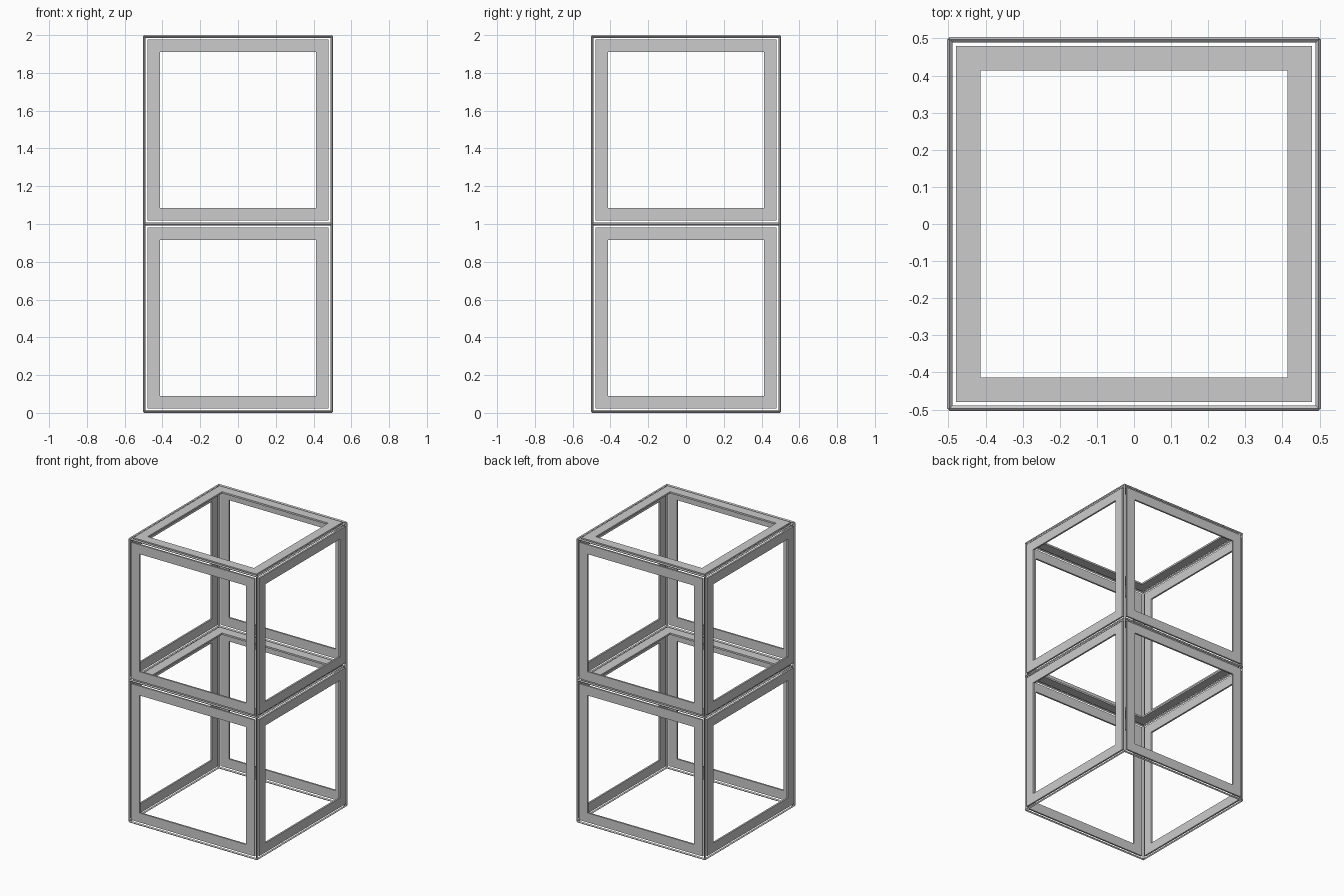
import bpy
import bmesh
from math import pi
from mathutils import Matrix, Vector

cube = bpy.data.objects.get("Cube")
if cube:
    bpy.data.objects.remove(cube, do_unlink=True)

CENTRE = 0.4965          # distance of edge rods from each cell centre
ROD_RADIUS = 0.007
PANEL_HALF = 0.479
OPENING_HALF = 0.413
THICKNESS = 0.012
PITCH = 2 * CENTRE
BASE = ROD_RADIUS        # height of the lowest rods

grey = bpy.data.materials.new("light grey")
grey.use_nodes = True
grey.diffuse_color = (0.6, 0.6, 0.6, 1)
grey.node_tree.nodes["Principled BSDF"].inputs["Base Color"].default_value = (0.6, 0.6, 0.6, 1)


def add_object(name, bm):
    bmesh.ops.recalc_face_normals(bm, faces=bm.faces)
    mesh = bpy.data.meshes.new(name)
    bm.to_mesh(mesh)
    bm.free()
    mesh.materials.append(grey)
    obj = bpy.data.objects.new(name, mesh)
    bpy.context.collection.objects.link(obj)
    return obj


def add_panel(name, centre, normal):
    """Thin square frame with a square opening, facing along normal."""
    bm = bmesh.new()
    bmesh.ops.create_grid(bm, x_segments=1, y_segments=1, size=PANEL_HALF)
    middle = bm.faces[:]
    bmesh.ops.inset_individual(bm, faces=middle, thickness=PANEL_HALF - OPENING_HALF,
                               use_even_offset=True)
    middle = [f for f in bm.faces if f.calc_center_median().length < 0.01]
    bmesh.ops.delete(bm, geom=middle, context='FACES')
    ring = bmesh.ops.extrude_face_region(bm, geom=bm.faces[:], use_keep_orig=True)
    top = [v for v in ring["geom"] if isinstance(v, bmesh.types.BMVert)]
    bmesh.ops.translate(bm, verts=top, vec=(0, 0, THICKNESS))
    bmesh.ops.translate(bm, verts=bm.verts, vec=(0, 0, -THICKNESS / 2))
    turn = Vector((0, 0, 1)).rotation_difference(Vector(normal)).to_matrix().to_4x4()
    bm.transform(Matrix.Translation(centre) @ turn)
    add_object(name, bm)


def add_rod(name, centre, axis):
    """Slim four-sided rod with its ridges facing the main axes."""
    bm = bmesh.new()
    bmesh.ops.create_cone(bm, cap_ends=True, segments=4, radius1=ROD_RADIUS,
                          radius2=ROD_RADIUS, depth=PITCH)
    turn = {"x": Matrix.Rotation(pi / 2, 4, 'Y'),
            "y": Matrix.Rotation(pi / 2, 4, 'X'),
            "z": Matrix.Identity(4)}[axis]
    bm.transform(Matrix.Translation(centre) @ turn)
    add_object(name, bm)


# Square framed panels on the four sides and top of each cell
sides = {"front": (0, -1, 0), "back": (0, 1, 0), "left": (1, 0, 0),
         "right": (-1, 0, 0), "top": (0, 0, 1)}
for level, cell in enumerate(("lower", "upper")):
    middle = Vector((0, 0, BASE + CENTRE + level * PITCH))
    for side, normal in sides.items():
        add_panel(f"{cell}_{side}_panel", middle + Vector(normal) * CENTRE, normal)
    # Upright corner rods
    for sx, x_name in ((1, "left"), (-1, "right")):
        for sy, y_name in ((-1, "front"), (1, "back")):
            add_rod(f"{cell}_{y_name}_{x_name}_post",
                    (sx * CENTRE, sy * CENTRE, middle.z), "z")

# Horizontal edge rods at the bottom, middle and top
for level, tier in enumerate(("bottom", "middle", "top")):
    z = BASE + level * PITCH
    for s, y_name, x_name in ((-1, "front", "right"), (1, "back", "left")):
        add_rod(f"{tier}_{y_name}_rail", (0, s * CENTRE, z), "x")
        add_rod(f"{tier}_{x_name}_rail", (s * CENTRE, 0, z), "y")
